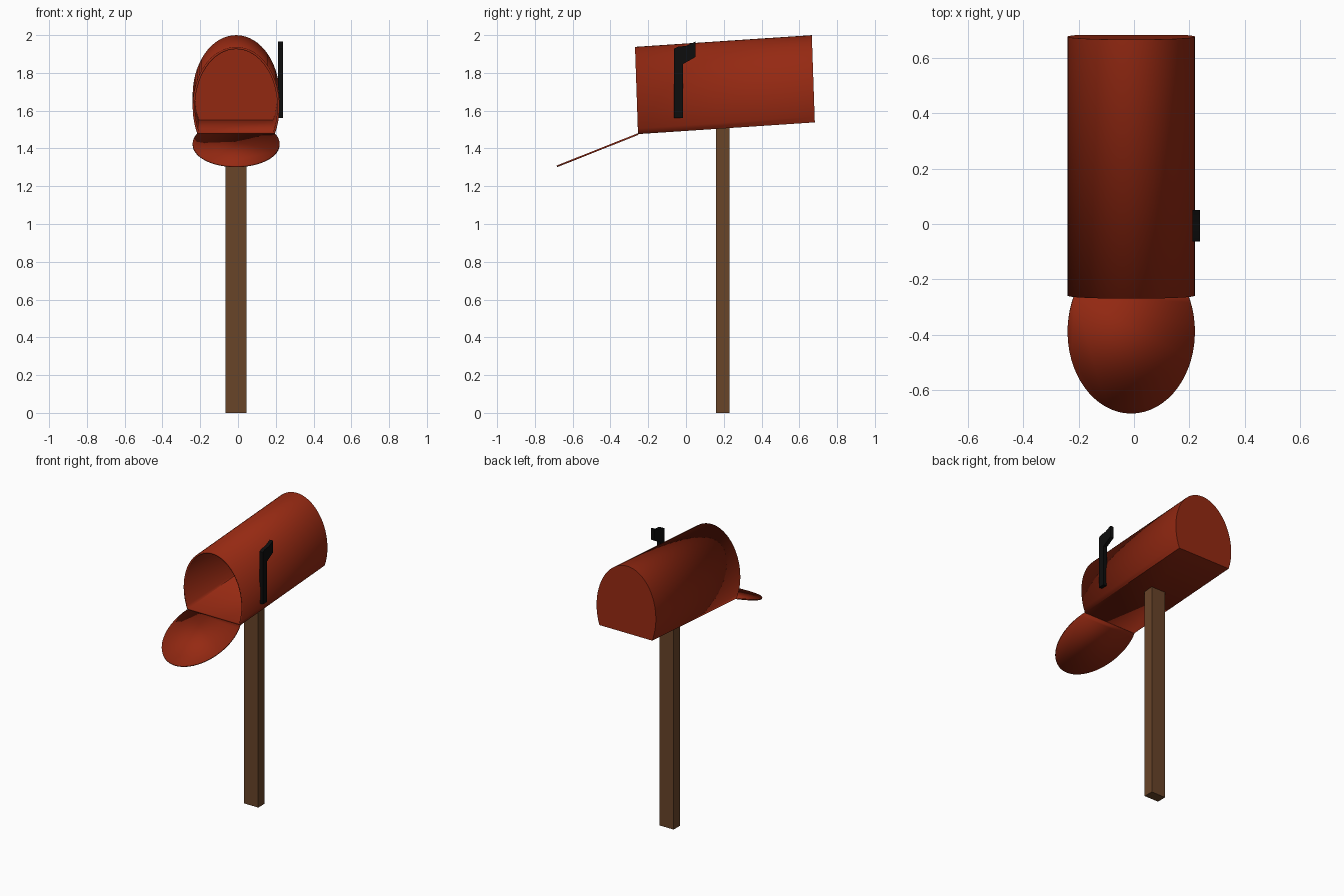
import bpy, bmesh, math
from mathutils import Vector

if "Cube" in bpy.data.objects:
    bpy.data.objects.remove(bpy.data.objects["Cube"])

CX = -0.01                      # centre of the box and post
HALF_W, RISE, DROP = 0.23, 0.317, 0.145   # truncated-ellipse arch


def material(name, rgb):
    m = bpy.data.materials.new(name)
    m.diffuse_color = (*rgb, 1)
    m.use_nodes = True
    m.node_tree.nodes["Principled BSDF"].inputs["Base Color"].default_value = m.diffuse_color
    return m


red = material("red paint", (0.30, 0.022, 0.006))
brown = material("brown wood", (0.14, 0.058, 0.022))
black = material("black paint", (0.004, 0.004, 0.004))


def finish(name, bm, mat, thickness=0, offset=-1):
    bmesh.ops.recalc_face_normals(bm, faces=bm.faces)
    me = bpy.data.meshes.new(name)
    bm.to_mesh(me)
    bm.free()
    me.materials.append(mat)
    ob = bpy.data.objects.new(name, me)
    bpy.context.collection.objects.link(ob)
    bpy.context.view_layer.objects.active = ob
    ob.select_set(True)
    bpy.ops.object.shade_smooth_by_angle(angle=math.radians(30))
    ob.select_set(False)
    if thickness:
        s = ob.modifiers.new("thickness", 'SOLIDIFY')
        s.thickness, s.offset, s.use_even_offset = thickness, offset, True
    return ob


def arch(n=40):
    """Arch outline (x, height) from right corner over to left corner."""
    a0 = -math.asin(DROP / RISE)
    pts = []
    for i in range(n + 1):
        a = a0 + (math.pi - 2 * a0) * i / n
        pts.append((CX + HALF_W * math.cos(a), DROP + RISE * math.sin(a)))
    return pts


def place(origin, up):
    """Arch outline set on an origin along an up direction in the yz plane."""
    up = Vector(up).normalized()
    return [Vector((x, origin[1], origin[2])) + up * h for x, h in arch()]


# Box: hollow arched shell, closed at the back, tilted up slightly
front_base, back_base = (0, -0.254, 1.476), (0, 0.682, 1.538)
lean = (0, -0.016, 0.462)
bm = bmesh.new()
front = [bm.verts.new(p) for p in place(front_base, lean)]
back = [bm.verts.new(p) for p in place(back_base, lean)]
n = len(front)
for i in range(n):
    j = (i + 1) % n
    bm.faces.new((front[i], front[j], back[j], back[i]))
cap = bm.faces.new(back)
bmesh.ops.recalc_face_normals(bm, faces=bm.faces)
if cap.normal.y < 0:
    bmesh.ops.reverse_faces(bm, faces=bm.faces)
finish("mailbox_shell", bm, red, 0.012)

# Door: same arch outline, hanging open from the front lower edge
bm = bmesh.new()
bm.faces.new([bm.verts.new(p) for p in place((0, -0.254, 1.476), (0, -0.43, -0.171))])
finish("door", bm, red, 0.009, 0)

# Post: square-cut timber under the box
bm = bmesh.new()
bmesh.ops.create_cube(bm, size=1)
for v in bm.verts:
    v.co = Vector((CX + v.co.x * 0.11, 0.195 + v.co.y * 0.07, 0.755 + v.co.z * 1.51))
finish("post", bm, brown)

# Flag: profile in the side plane, extruded sideways
profile = [(-0.064, 1.562), (-0.017, 1.562), (-0.017, 1.846), (0.05, 1.884),
           (0.05, 1.966), (0.0, 1.943), (-0.045, 1.938), (-0.064, 1.927)]
bm = bmesh.new()
face = bm.faces.new([bm.verts.new((0.212, y, z)) for y, z in profile])
ext = bmesh.ops.extrude_face_region(bm, geom=[face])
bmesh.ops.translate(bm, vec=(0.026, 0, 0),
                    verts=[g for g in ext["geom"] if isinstance(g, bmesh.types.BMVert)])
finish("flag", bm, black)
